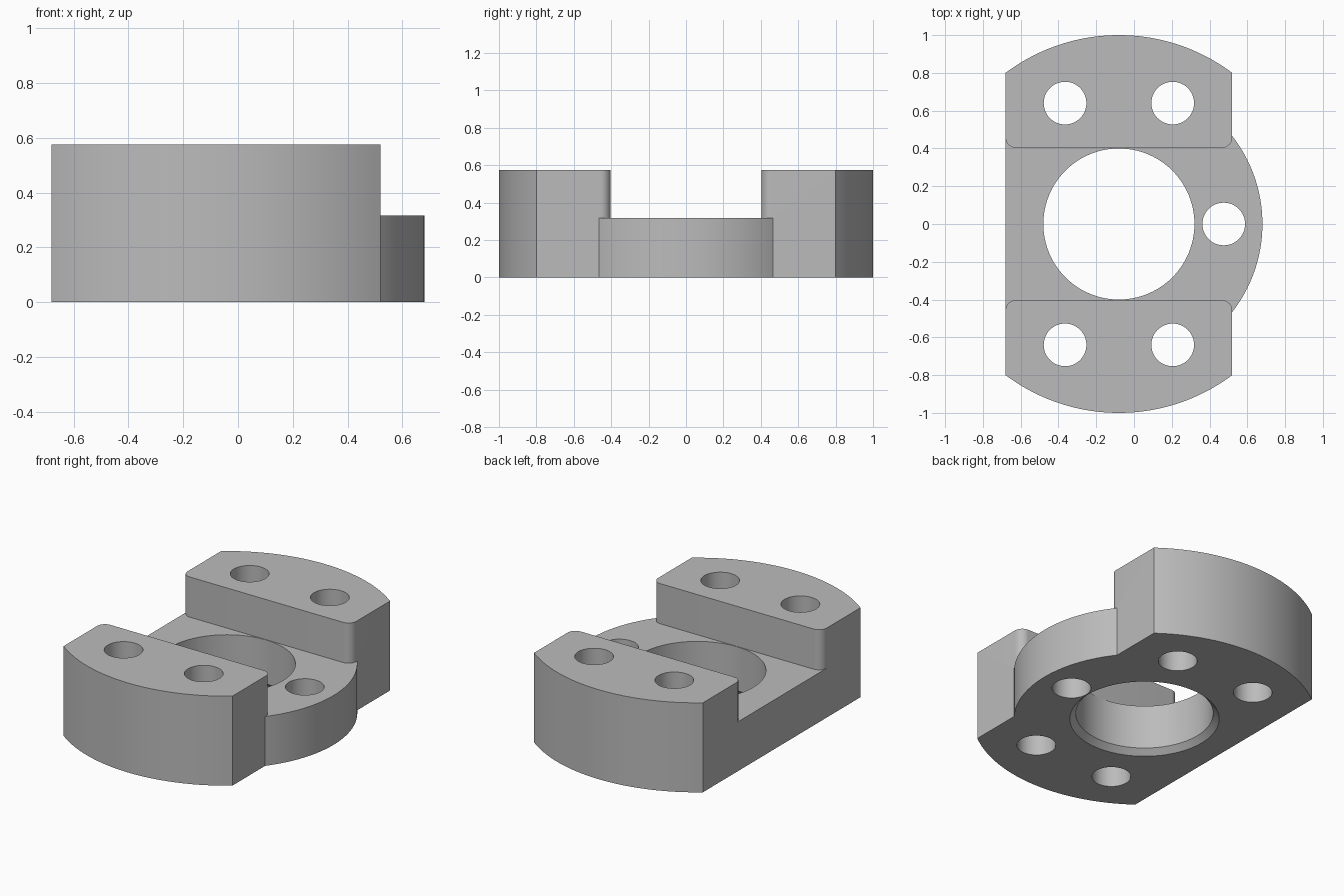
import bpy
import bmesh
from math import atan2, cos, sin, pi, radians
from mathutils import Vector

if "Cube" in bpy.data.objects:
    bpy.data.objects.remove(bpy.data.objects["Cube"])

CX = -0.08            # axis of the bore
HALF_W = 0.6          # half width across the flats
STEP, TOP = 0.317, 0.575
WALL, FILLET = 0.403, 0.055
R_BODY, R_LOBE, R_BORE, R_HOLE = 1.0, 0.76, 0.4, 0.113

metal = bpy.data.materials.new("plain grey")
metal.use_nodes = True
grey = (0.5, 0.5, 0.5, 1)
metal.diffuse_color = grey
metal.node_tree.nodes["Principled BSDF"].inputs["Base Color"].default_value = grey


def arc(x, y, r, a0, a1, n):
    return [(x + r * cos(a0 + (a1 - a0) * i / n),
             y + r * sin(a0 + (a1 - a0) * i / n)) for i in range(n + 1)]


def mesh_object(name, bm):
    mesh = bpy.data.meshes.new(name)
    bm.to_mesh(mesh)
    bm.free()
    obj = bpy.data.objects.new(name, mesh)
    bpy.context.collection.objects.link(obj)
    return obj


# Plan outlines, relative to the bore axis
a_body = atan2((R_BODY**2 - HALF_W**2) ** 0.5, HALF_W)
a_lobe = atan2((R_LOBE**2 - HALF_W**2) ** 0.5, HALF_W)
corner_x, corner_y = HALF_W - FILLET, WALL + FILLET
inner = (arc(-corner_x, corner_y, FILLET, pi, 1.5 * pi, 10)
         + arc(corner_x, corner_y, FILLET, -pi / 2, 0, 10))
lobe = arc(0, 0, R_LOBE, -a_lobe, a_lobe, 40)
pad = inner + [lobe[-1]] + arc(0, 0, R_BODY, a_body, pi - a_body, 48)
middle = lobe + inner[::-1] + [(x, -y) for x, y in inner]


def flip(points):
    return [(x, -y) for x, y in reversed(points)]


# Body: raise the whole plan to the step, then the two pads to the top
bm = bmesh.new()
for outline in (pad, flip(pad), middle):
    bm.faces.new([bm.verts.new((x + CX, y, 0)) for x, y in outline])
bmesh.ops.remove_doubles(bm, verts=bm.verts, dist=0.0005)


def raise_faces(faces, height):
    result = bmesh.ops.extrude_face_region(bm, geom=faces)["geom"]
    bmesh.ops.translate(bm, vec=Vector((0, 0, height)),
                        verts=[g for g in result if isinstance(g, bmesh.types.BMVert)])
    return [g for g in result if isinstance(g, bmesh.types.BMFace)]


raised = raise_faces(bm.faces[:], STEP)
pads = [f for f in raised if abs(f.calc_center_median().y) > WALL]
raise_faces(pads, TOP - STEP)
bmesh.ops.delete(bm, geom=[f for f in pads if f.is_valid], context='FACES')
bmesh.ops.recalc_face_normals(bm, faces=bm.faces)
bmesh.ops.dissolve_limit(bm, angle_limit=radians(0.5),
                         verts=bm.verts, edges=bm.edges)
body = mesh_object("flange_body", bm)
body.data.materials.append(metal)
bpy.context.view_layer.objects.active = body


def drill(x, y, z0, z1, r0, r1, segments):
    cutter_bm = bmesh.new()
    bmesh.ops.create_cone(cutter_bm, cap_ends=True, segments=segments,
                          radius1=r0, radius2=r1, depth=z1 - z0)
    bmesh.ops.translate(cutter_bm, verts=cutter_bm.verts, vec=(x, y, (z0 + z1) / 2))
    cutter = mesh_object("drill_cutter", cutter_bm)
    cutter.data.materials.append(metal)
    cutter.hide_render = True
    mod = body.modifiers.new("drill", 'BOOLEAN')
    mod.operation, mod.solver, mod.object = 'DIFFERENCE', 'EXACT', cutter
    bpy.ops.object.modifier_apply(modifier=mod.name)
    bpy.data.objects.remove(cutter)


# Central bore with a chamfer underneath
drill(CX, 0, -0.035, 0.07, R_BORE + 0.07, R_BORE - 0.035, 96)
drill(CX, 0, -0.1, 1, R_BORE, R_BORE, 96)

# Four pad holes and one lobe hole
for x, y in [(CX + sx * 0.285, sy * 0.64) for sx in (-1, 1) for sy in (-1, 1)] + [(0.475, 0)]:
    drill(x, y, -0.1, 1, R_HOLE, R_HOLE, 48)

bpy.ops.object.select_all(action='DESELECT')
body.select_set(True)
bpy.ops.object.shade_smooth_by_angle(angle=radians(30))
